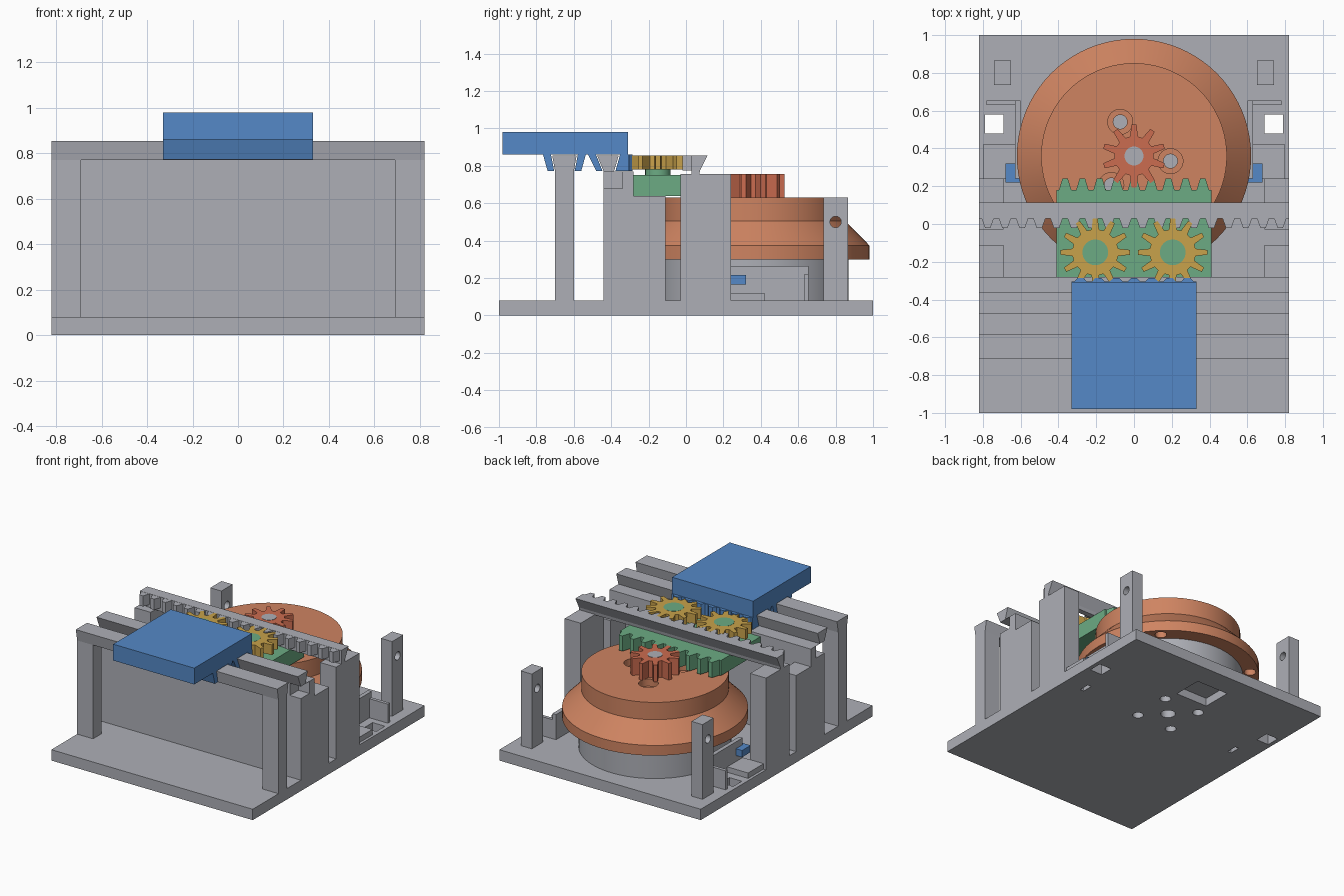
import bpy, bmesh, math
from mathutils import Matrix

cube = bpy.data.objects.get("Cube")
if cube:
    bpy.data.objects.remove(cube, do_unlink=True)


def material(name, rgb):
    m = bpy.data.materials.new(name)
    m.use_nodes = True
    m.diffuse_color = (*rgb, 1)
    m.node_tree.nodes["Principled BSDF"].inputs["Base Color"].default_value = (*rgb, 1)
    return m


GREY = material("grey", (0.42, 0.43, 0.47))
BLUE = material("blue", (0.09, 0.25, 0.57))
ORANGE = material("orange", (0.62, 0.23, 0.12))
RED = material("red", (0.60, 0.15, 0.08))
GREEN = material("green", (0.15, 0.41, 0.23))
YELLOW = material("yellow", (0.58, 0.36, 0.07))


def finish(name, bm, mat, smooth=False):
    bmesh.ops.recalc_face_normals(bm, faces=bm.faces)
    mesh = bpy.data.meshes.new(name)
    bm.to_mesh(mesh)
    bm.free()
    mesh.materials.append(mat)
    ob = bpy.data.objects.new(name, mesh)
    bpy.context.collection.objects.link(ob)
    if smooth:
        activate(ob)
        bpy.ops.object.shade_smooth_by_angle(angle=math.radians(30))
    return ob


def activate(ob):
    bpy.ops.object.select_all(action='DESELECT')
    ob.select_set(True)
    bpy.context.view_layer.objects.active = ob


def prism(name, pts, lo, hi, mat, axis="z", smooth=False):
    """Extrude an outline: (x, y) along z, or (y, z) along x."""
    bm = bmesh.new()
    place = (lambda p, h: (p[0], p[1], h)) if axis == "z" else (lambda p, h: (h, p[0], p[1]))
    low = [bm.verts.new(place(p, lo)) for p in pts]
    high = [bm.verts.new(place(p, hi)) for p in pts]
    bm.faces.new(low)
    bm.faces.new(high)
    for i in range(len(pts)):
        j = (i + 1) % len(pts)
        bm.faces.new((low[i], low[j], high[j], high[i]))
    return finish(name, bm, mat, smooth)


def box(name, x, y, z, mat=GREY):
    return prism(name, [(x[0], y[0]), (x[1], y[0]), (x[1], y[1]), (x[0], y[1])], *z, mat)


def circle(cx, cy, r, n=48):
    return [(cx + r * math.cos(math.tau * i / n), cy + r * math.sin(math.tau * i / n)) for i in range(n)]


def cyl(name, cx, cy, r, lo, hi, mat=GREY, axis="z"):
    return prism(name, circle(cx, cy, r), lo, hi, mat, axis, True)


def lathe(name, profile, centre, mat, n=80):
    bm = bmesh.new()
    verts = [bm.verts.new((r, 0, z)) for r, z in profile]
    edges = [bm.edges.new(e) for e in zip(verts, verts[1:])]
    bmesh.ops.spin(bm, geom=verts + edges, cent=(0, 0, 0), axis=(0, 0, 1),
                   angle=math.tau, steps=n, use_merge=True)
    bmesh.ops.remove_doubles(bm, verts=bm.verts, dist=1e-5)
    bmesh.ops.transform(bm, matrix=Matrix.Translation((*centre, 0)), verts=bm.verts)
    return finish(name, bm, mat, True)


def cut(ob, cutters):
    activate(ob)
    for c in cutters:
        c.hide_render = True
        mod = ob.modifiers.new("cut", 'BOOLEAN')
        mod.operation, mod.solver, mod.object = 'DIFFERENCE', 'EXACT', c
        bpy.ops.object.modifier_apply(modifier=mod.name)
        bpy.data.objects.remove(c, do_unlink=True)


def gear(name, cx, cy, root, tip, teeth, lo, hi, mat, phase):
    pts = []
    for t in range(teeth):
        for r, off in ((root, -0.31), (tip, -0.13), (tip, 0.13), (root, 0.31)):
            a = phase + math.tau * (t + off) / teeth
            pts.append((cx + r * math.cos(a), cy + r * math.sin(a)))
    return prism(name, pts, lo, hi, mat)


def rack(name, half, back, root, tip, teeth, lo, hi, mat):
    """A bar with trapezoid teeth from root to tip."""
    pitch = 2 * half / teeth
    pts = [(half, back), (-half, back)]
    for t in range(teeth):
        x = -half + (t + 0.5) * pitch
        pts += [(x - 0.36 * pitch, root), (x - 0.16 * pitch, tip),
                (x + 0.16 * pitch, tip), (x + 0.36 * pitch, root)]
    pts[2:2] = [(-half, root)]
    pts.append((half, root))
    return prism(name, pts, lo, hi, mat)


W, IN = 0.82, 0.69          # half width and inner face of the end columns
CY = 0.36                   # wheel centre
SIDES = ((1, "left"), (-1, "right"))


def span(s, a, b):
    return (a, b) if s > 0 else (-b, -a)


# base plate with its openings
base = box("base_plate", (-W, W), (-1, 1), (0, 0.08))
holes = [cyl("hole", 0, CY, 0.05, -0.1, 0.2), box("hole", (-0.13, 0.13), (0.61, 0.83), (-0.1, 0.06))]
for s, _ in SIDES:
    holes += [cyl("hole", s * 0.145, CY + t * 0.145, 0.037, -0.1, 0.2) for t in (1, -1)]
    holes += [box("hole", span(s, 0.69, 0.79), (0.48, 0.58), (-0.1, 0.2)),
              box("hole", span(s, 0.64, 0.67), (0.23, 0.31), (-0.1, 0.2))]
cut(base, holes)

# front and middle guide rails
prism("front_rail", [(-0.70, 0.77), (-0.60, 0.77), (-0.585, 0.855), (-0.715, 0.855)], -W, W, GREY, "x")
prism("middle_rail", [(-0.44, 0.77), (-0.385, 0.77), (-0.36, 0.855), (-0.475, 0.855)], -W, W, GREY, "x")
wall = box("middle_wall", (-W, W), (-0.44, -0.28), (0.08, 0.77))
cut(wall, [box("notch", span(s, 0.73, 0.9), (-0.5, -0.34), (0.68, 0.769)) for s, _ in SIDES])

# sliding rack on the rear guide
prism("rear_rack_bar", [(0.03, 0.75), (0.07, 0.75), (0.075, 0.775), (0.115, 0.855), (0.03, 0.855)],
      -W, W, GREY, "x")
rack("rear_rack_teeth", W, 0.05, 0.03, -0.02, 18, 0.775, 0.854, GREY)

for s, side in SIDES:
    # end columns under the rails
    ends = span(s, IN, W)
    box("front_column_" + side, ends, (-0.70, -0.60), (0.08, 0.77))
    box("middle_column_" + side, ends, (-0.28, -0.11), (0.08, 0.64))
    box("rear_column_" + side, ends, (-0.03, 0.24), (0.08, 0.755))
    # back posts with a cross hole
    post = box("back_post_" + side, span(s, 0.65, 0.74), (0.735, 0.865), (0.08, 0.63))
    cut(post, [cyl("hole", 0.80, 0.50, 0.03, -1, 1, GREY, "x")])
    # sensor brackets beside the wheel
    box("bracket_wall_" + side, span(s, 0.60, 0.63), (0.24, 0.655), (0.08, 0.265))
    box("bracket_end_" + side, span(s, 0.60, 0.78), (0.63, 0.655), (0.08, 0.22))
    box("bracket_foot_" + side, span(s, 0.63, 0.80), (0.24, 0.42), (0.08, 0.12))
    box("bracket_block_" + side, span(s, 0.60, 0.68), (0.22, 0.32), (0.165, 0.215), BLUE)

# turntable
lathe("turntable_base", [(0, 0.08), (0.51, 0.08), (0.51, 0.30), (0, 0.30)], (0, CY), GREY)
wheel = lathe("wheel", [(0, 0.30), (0.62, 0.30), (0.62, 0.375), (0.492, 0.505), (0.492, 0.632), (0, 0.632)],
              (0, CY), ORANGE)
holes = []
for k in range(3):
    a = math.radians(112 + 120 * k)
    x, y = 0.195 * math.cos(a), CY + 0.195 * math.sin(a)
    holes += [cyl("hole", x, y, 0.037, 0.2, 0.8), cyl("hole", x, y, 0.066, 0.58, 0.8)]
for k in range(4):
    a = math.radians(45 + 90 * k)
    holes.append(cyl("hole", 0.56 * math.cos(a), CY + 0.56 * math.sin(a), 0.04, 0.2, 0.36))
cut(wheel, holes)
activate(wheel)
bpy.ops.object.shade_smooth_by_angle(angle=math.radians(30))

# wheel pinion and its shaft
gear("wheel_pinion", 0, CY, 0.105, 0.168, 10, 0.632, 0.755, RED, math.pi / 2)
cyl("pinion_shaft", 0, CY, 0.05, 0.63, 0.757)

# gear carrier with rack edge, hubs and transfer gears
rack("gear_carrier", 0.41, -0.28, 0.18, 0.24, 9, 0.64, 0.752, GREEN)
for s, side in SIDES:
    cyl("gear_hub_" + side, s * 0.205, -0.15, 0.068, 0.75, 0.856, GREEN)
    gear("transfer_gear_" + side, s * 0.205, -0.15, 0.122, 0.185, 12, 0.78, 0.855, YELLOW, math.pi / 2)

# carriage slab, its dovetail jaws and toothed back edge
box("carriage_slab", (-0.33, 0.33), (-0.98, -0.31), (0.86, 0.98), BLUE)
for i, (a, b, c, d) in enumerate(((-0.765, -0.722, -0.705, -0.74), (-0.578, -0.535, -0.56, -0.595),
                                  (-0.525, -0.482, -0.447, -0.48), (-0.352, -0.31, -0.31, -0.377))):
    prism("carriage_jaw_%d" % (i + 1), [(a, 0.862), (b, 0.862), (c, 0.773), (d, 0.773)], -0.33, 0.33, BLUE, "x")
rack("carriage_rack", 0.33, -0.33, -0.305, -0.285, 7, 0.773, 0.86, BLUE)
